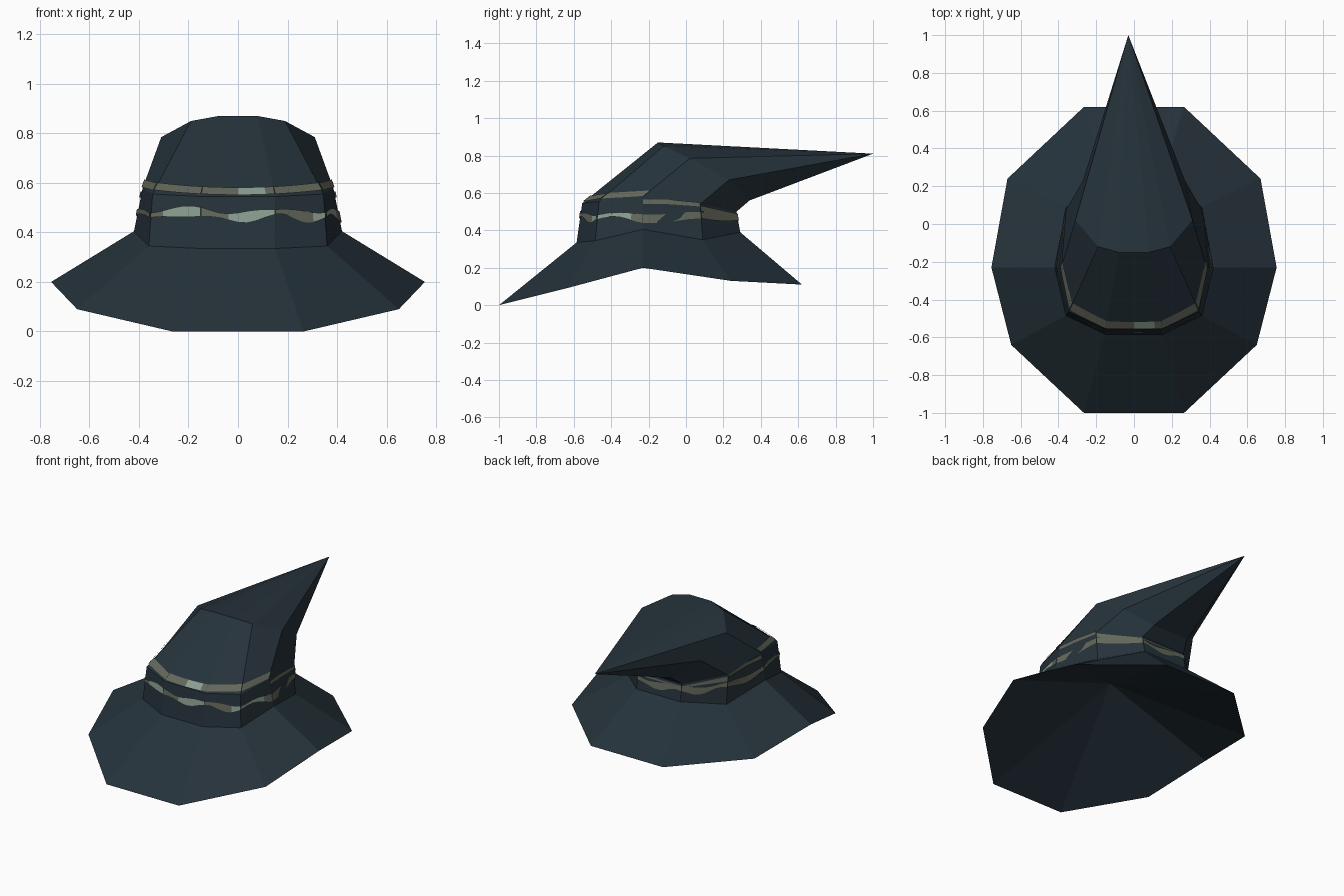
import bpy, bmesh, math
from mathutils import Vector

if "Cube" in bpy.data.objects:
    bpy.data.objects.remove(bpy.data.objects["Cube"])


def material(name, rgb):
    m = bpy.data.materials.new(name)
    m.diffuse_color = (*rgb, 1)
    m.use_nodes = True
    m.node_tree.nodes["Principled BSDF"].inputs["Base Color"].default_value = m.diffuse_color
    return m


SLATE = material("dark slate felt", (0.0185, 0.032, 0.043))
OLIVE = material("grey olive trim", (0.125, 0.135, 0.102))
PALE = material("pale sage trim", (0.26, 0.34, 0.28))


def ring(half):
    """Ten-sided ring from its right half, front to back, mirrored in x."""
    right = [Vector(p) for p in half]
    return right + [Vector((-p.x, p.y, p.z)) for p in reversed(right)]


# cross-sections from the brim edge up to the fold of the point
edge = ring([(.265, -1, 0), (.65, -.64, .09), (.755, -.23, .2), (.67, .24, .13), (.265, .62, .11)])
base = ring([(.15, -.585, .335), (.36, -.485, .345), (.42, -.23, .405), (.36, .09, .35), (.16, .29, .39)])
band = ring([(.15, -.555, .545), (.345, -.465, .555), (.385, -.23, .58), (.36, .075, .54), (.16, .27, .50)])
fold = ring([(.08, -.15, .87), (.19, -.12, .85), (.31, .02, .785), (.27, .23, .67), (.13, .34, .56)])
tip = Vector((-.03, 1, .81))
under = Vector((0, -.22, .45))


def make_object(name, bm, mats):
    me = bpy.data.meshes.new(name)
    bm.to_mesh(me)
    bm.free()
    for m in mats:
        me.materials.append(m)
    ob = bpy.data.objects.new(name, me)
    bpy.context.collection.objects.link(ob)
    return ob


def loft(name, rings, apex_low=None, apex_high=None):
    bm = bmesh.new()
    vs = [[bm.verts.new(p) for p in r] for r in rings]
    for a, b in zip(vs, vs[1:]):
        for i in range(10):
            j = (i + 1) % 10
            bm.faces.new((a[i], a[j], b[j], b[i]))
    for apex, r, flip in ((apex_low, vs[0], True), (apex_high, vs[-1], False)):
        if apex:
            v = bm.verts.new(apex)
            for i in range(10):
                f = (r[i], r[(i + 1) % 10], v)
                bm.faces.new(f[::-1] if flip else f)
    return make_object(name, bm, [SLATE])


# brim with hollow underside, and crown with bent point
loft("brim", [edge, base], apex_low=under)
loft("crown", [base, band, fold], apex_high=tip)


def trim(name, sections, low, high, span, pale):
    """Thin painted strip lying on the wall between two rings."""
    lower, upper = sections
    bm = bmesh.new()
    steps = 8

    def point(i, t, height):
        a = lower[i].lerp(lower[(i + 1) % 10], t)
        b = upper[i].lerp(upper[(i + 1) % 10], t)
        return a.lerp(b, (height(a.lerp(b, .5)) - a.z) / (b.z - a.z))

    for i in span:
        for k in range(steps):
            t0, t1 = k / steps, (k + 1) / steps
            q = [point(i, t0, low), point(i, t1, low), point(i, t1, high), point(i, t0, high)]
            n = (q[1] - q[0]).cross(q[3] - q[0]).normalized() * .006
            f = bm.faces.new([bm.verts.new(p + n) for p in q])
            f.material_index = 1 if pale(f.calc_center_median()) else 0
    return make_object(name, bm, [OLIVE, PALE])


# straight upper stripe: on the crown foot round front and sides, on the wall at the back
def foot(p):
    return .547 + .04 * min(1, abs(p.x) / .38) ** 2 - .04 * max(0, p.y - .05)


front_sides = [7, 8, 9, 0, 1]
trim("upper_stripe", (band, fold), lambda p: foot(p) - .004 * (p.y > -.1), lambda p: foot(p) + .03,
     front_sides, lambda c: 0 < c.x < .1 and c.y < -.3)
trim("upper_stripe_side", (base, band), lambda p: .53 - .03 * max(0, p.y) / .27 - .02,
     lambda p: .55 - .06 * max(0, p.y) / .27, [3, 4, 5], lambda c: False)


# side parts of the upper stripe
trim("upper_stripe_flank", (base, band), lambda p: .54 - .07 * max(0, p.y + .1),
     lambda p: .565 - .09 * max(0, p.y + .1), [2, 6], lambda c: False)


# wavy lower stripe of changing thickness
def wave(p):
    return .472 + .012 * math.sin(18 * p.x + 14 * p.y + 6.4) - .05 * max(0, p.y)


def half_width(p):
    return .016 + .007 * math.sin(26 * p.x + 9 * p.y + 5.5)


trim("lower_stripe", (base, band), lambda p: wave(p) - half_width(p), lambda p: wave(p) + half_width(p),
     range(10), lambda c: c.y < -.3 and (-.03 < c.x < .15 or -.3 < c.x < -.16 or c.x > .31))
